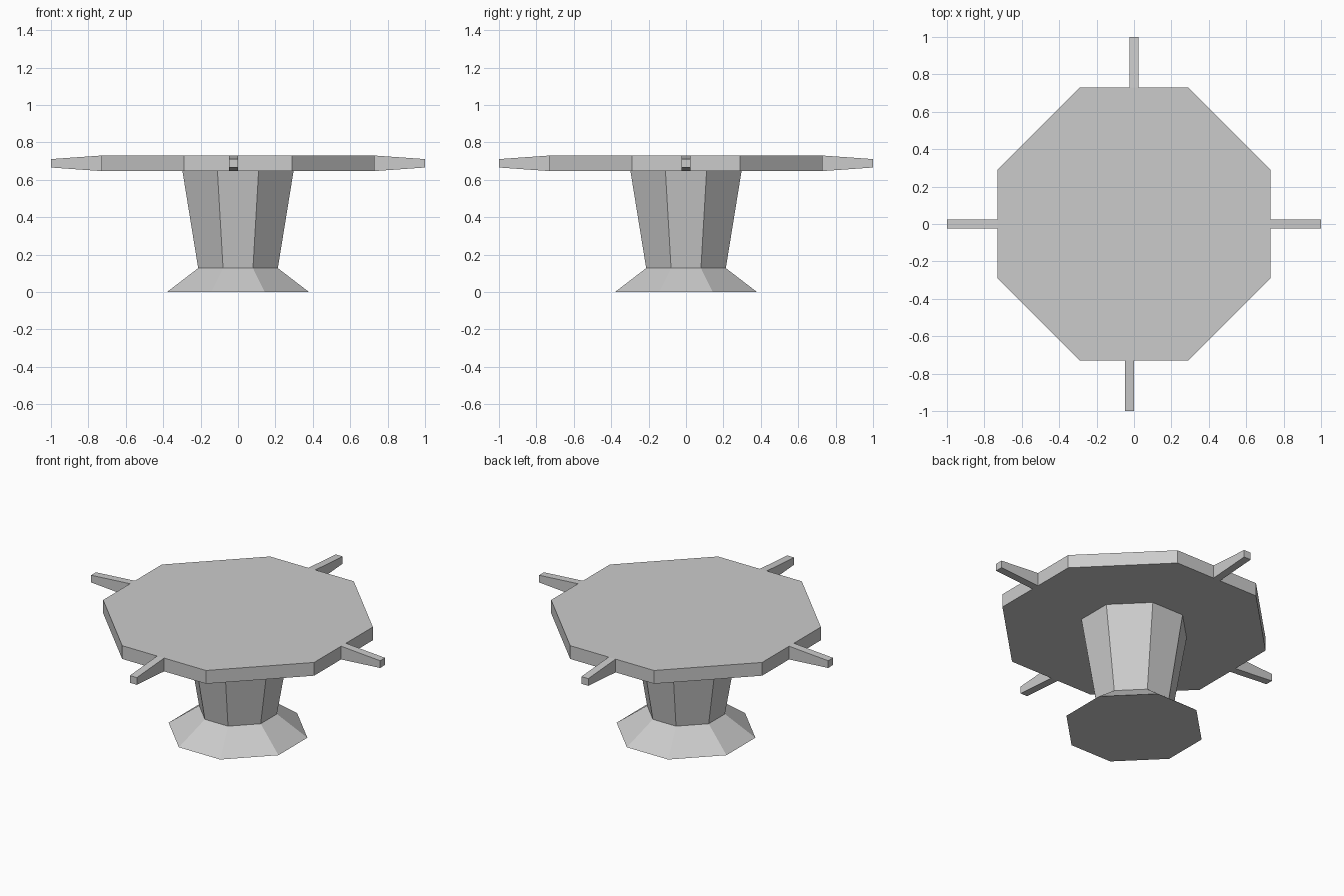
import bpy, bmesh
from math import pi
from mathutils import Matrix, Vector

if "Cube" in bpy.data.objects:
    bpy.data.objects.remove(bpy.data.objects["Cube"])


def octagon(r, c):
    # half width r, flat side half length c
    return [(c, -r), (r, -c), (r, c), (c, r), (-c, r), (-r, c), (-r, -c), (-c, -r)]


def loft(name, rings, matrix=Matrix()):
    # skin a stack of equal-sized rings and cap both ends
    bm = bmesh.new()
    loops = [[bm.verts.new(matrix @ Vector(p)) for p in ring] for ring in rings]
    n = len(loops[0])
    for a, b in zip(loops, loops[1:]):
        for i in range(n):
            j = (i + 1) % n
            bm.faces.new((a[i], a[j], b[j], b[i]))
    bm.faces.new(loops[0][::-1])
    bm.faces.new(loops[-1])
    bmesh.ops.recalc_face_normals(bm, faces=bm.faces)
    mesh = bpy.data.meshes.new(name)
    bm.to_mesh(mesh)
    bm.free()
    obj = bpy.data.objects.new(name, mesh)
    bpy.context.collection.objects.link(obj)
    return obj


def ring(r, c, z):
    return [(x, y, z) for x, y in octagon(r, c)]


# Flared foot, widening column and flat octagonal top
BASE_Z, TOP_Z, HEIGHT = 0.128, 0.647, 0.73
loft("foot", [ring(0.38, 0.143, 0), ring(0.213, 0.08, BASE_Z)])
loft("column", [ring(0.213, 0.08, BASE_Z), ring(0.297, 0.11, TOP_Z)])
loft("table_top", [ring(0.73, 0.29, TOP_Z), ring(0.73, 0.29, HEIGHT)])


# Four tapered handles; the front one sits slightly to the left
def handle_section(x, z0, z1, w=0.024):
    return [(x, -w, z0), (x, w, z0), (x, w, z1), (x, -w, z1)]


for k, (side, shift) in enumerate([("right", 0), ("back", 0), ("left", 0), ("front", -0.024)]):
    m = Matrix.Translation((shift, 0, 0)) @ Matrix.Rotation(k * pi / 2, 4, 'Z')
    loft(side + "_handle",
         [handle_section(0.73, TOP_Z, HEIGHT), handle_section(1.0, 0.666, 0.711)], m)
